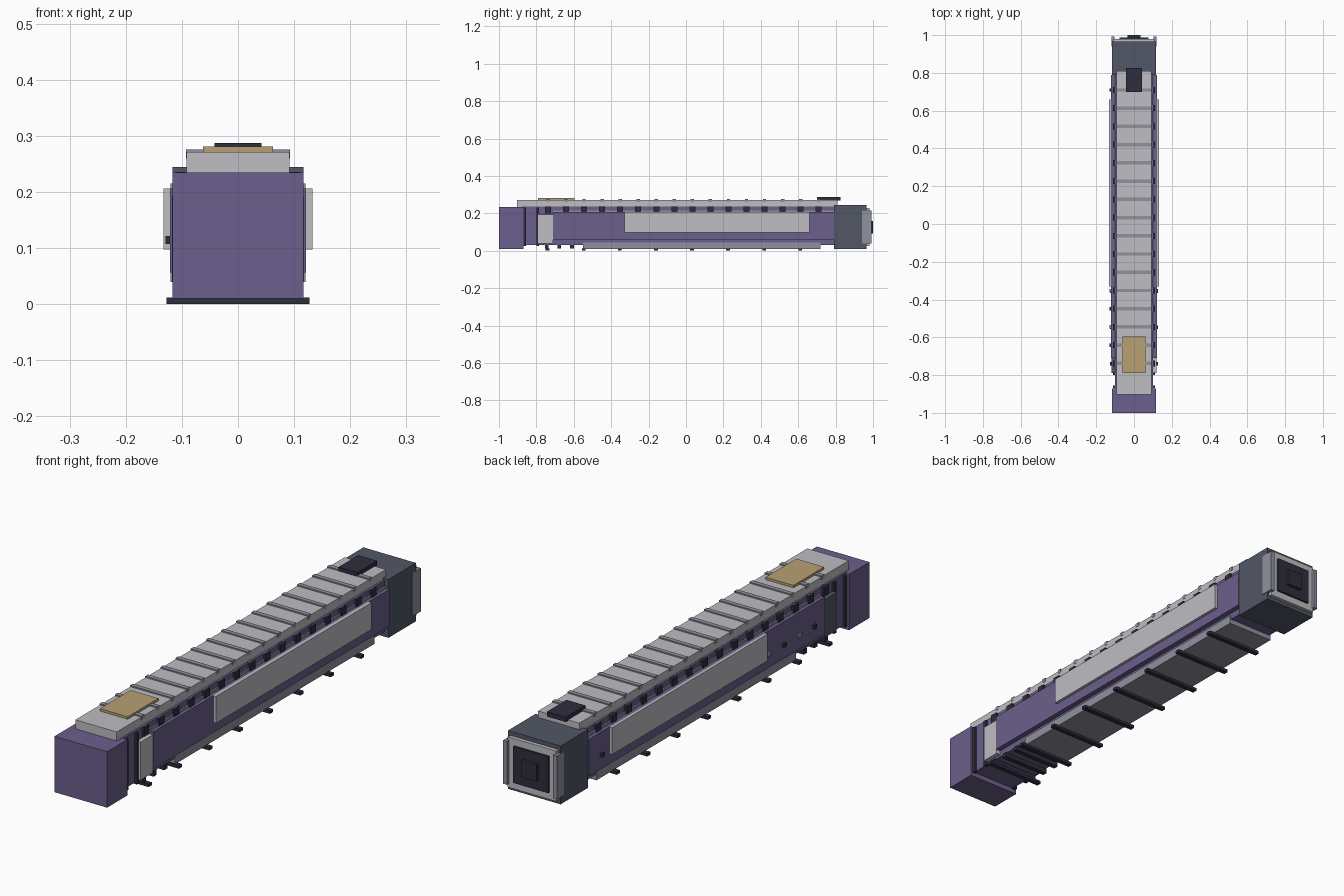
import bpy

cube = bpy.data.objects.get("Cube")
if cube:
    bpy.data.objects.remove(cube, do_unlink=True)


def linear(c):
    c /= 255
    return c / 12.92 if c <= 0.04045 else ((c + 0.055) / 1.055) ** 2.4


def material(name, *rgb):
    col = [linear(c) for c in rgb] + [1]
    m = bpy.data.materials.new(name)
    m.use_nodes = True
    m.diffuse_color = col
    m.node_tree.nodes["Principled BSDF"].inputs["Base Color"].default_value = col
    return m


purple = material("purple", 108, 95, 140)
light = material("light grey", 190, 189, 195)
mid = material("mid grey", 143, 145, 157)
slate = material("slate", 81, 87, 102)
dark = material("near black", 46, 46, 62)
tan = material("tan", 184, 161, 116)

CORNERS = [(0, 0), (1, 0), (1, 1), (0, 1)]
FACES = [(3, 2, 1, 0), (4, 5, 6, 7)] + [(i, (i + 1) % 4, (i + 1) % 4 + 4, i + 4) for i in range(4)]


def box(name, mat, x, y, z):
    """Flat-sided block from (low, high) ranges."""
    verts = [(x[i], y[j], z[k]) for k in (0, 1) for i, j in CORNERS]
    mesh = bpy.data.meshes.new(name)
    mesh.from_pydata(verts, [], FACES)
    mesh.materials.append(mat)
    obj = bpy.data.objects.new(name, mesh)
    bpy.context.collection.objects.link(obj)
    return obj


def wide(name, mat, half, y, z):
    return box(name, mat, (-half, half), y, z)


def sides(name, mat, inner, outer, y, z):
    box(name + "_left", mat, (inner, outer), y, z)
    box(name + "_right", mat, (-outer, -inner), y, z)


# Hull and end blocks
wide("hull_core", purple, 0.1, (-0.88, 0.8), (0.03, 0.236))
wide("front_block", purple, 0.117, (-1, -0.87), (0.01, 0.235))
wide("rear_block", slate, 0.117, (0.79, 0.965), (0.01, 0.245))
for y in (-0.868, -0.8):
    sides("front_frame", dark, 0.095, 0.11, (y, y + 0.013), (0.025, 0.23))

# Side armour
sides("side_panel", purple, 0.098, 0.121, (-0.71, 0.79), (0.057, 0.206))
sides("outer_panel", light, 0.118, 0.133, (-0.33, 0.66), (0.098, 0.206))
box("left_hatch", light, (0.098, 0.118), (-0.79, -0.71), (0.04, 0.193))
box("right_hatch", slate, (-0.118, -0.098), (-0.79, -0.71), (0.04, 0.193))
sides("upper_rail", mid, 0.09, 0.106, (-0.71, 0.79), (0.2, 0.215))

# Top deck with ribs, posts and side fittings on one pitch
wide("top_deck", light, 0.092, (-0.903, 0.81), (0.235, 0.271))
PITCH = 0.0965
for i in range(16):
    y = -0.738 + i * PITCH
    span = (y - 0.009, y + 0.009)
    wide("deck_rib", mid, 0.093, span, (0.26, 0.276))
    sides("deck_post", dark, 0.09, 0.11, (y - 0.016, y + 0.016), (0.2, 0.236))
    if i > 0:
        box("side_fitting", mid if i % 2 == 0 else dark,
            (-0.129, -0.115), span, (0.107, 0.122))
wide("tan_plate", tan, 0.062, (-0.79, -0.595), (0.268, 0.281))
wide("rear_hatch", dark, 0.042, (0.7, 0.825), (0.268, 0.287))

# Keel and cross bars beneath
wide("keel", mid, 0.105, (-0.55, 0.72), (0.01, 0.045))
for i in range(8):
    y = -0.74 + i * 2 * PITCH
    wide("keel_bar", dark, 0.127, (y - 0.01, y + 0.01), (0, 0.012))
for i in range(3):
    y = -0.745 + i * 0.068
    wide("short_bar", dark, 0.105, (y - 0.01, y + 0.01), (0.012, 0.032))

# Rear frame and nested panels
sides("rear_wing", mid, 0.103, 0.12, (0.94, 0.992), (0.04, 0.215))
sides("rear_frame_post", light, 0.078, 0.108, (0.96, 0.98), (0.025, 0.228))
for z in (0.025, 0.2):
    wide("rear_frame_beam", light, 0.078, (0.96, 0.98), (z, z + 0.028))
wide("rear_panel", dark, 0.078, (0.96, 0.988), (0.053, 0.2))
wide("rear_port", dark, 0.034, (0.98, 1), (0.093, 0.16))
